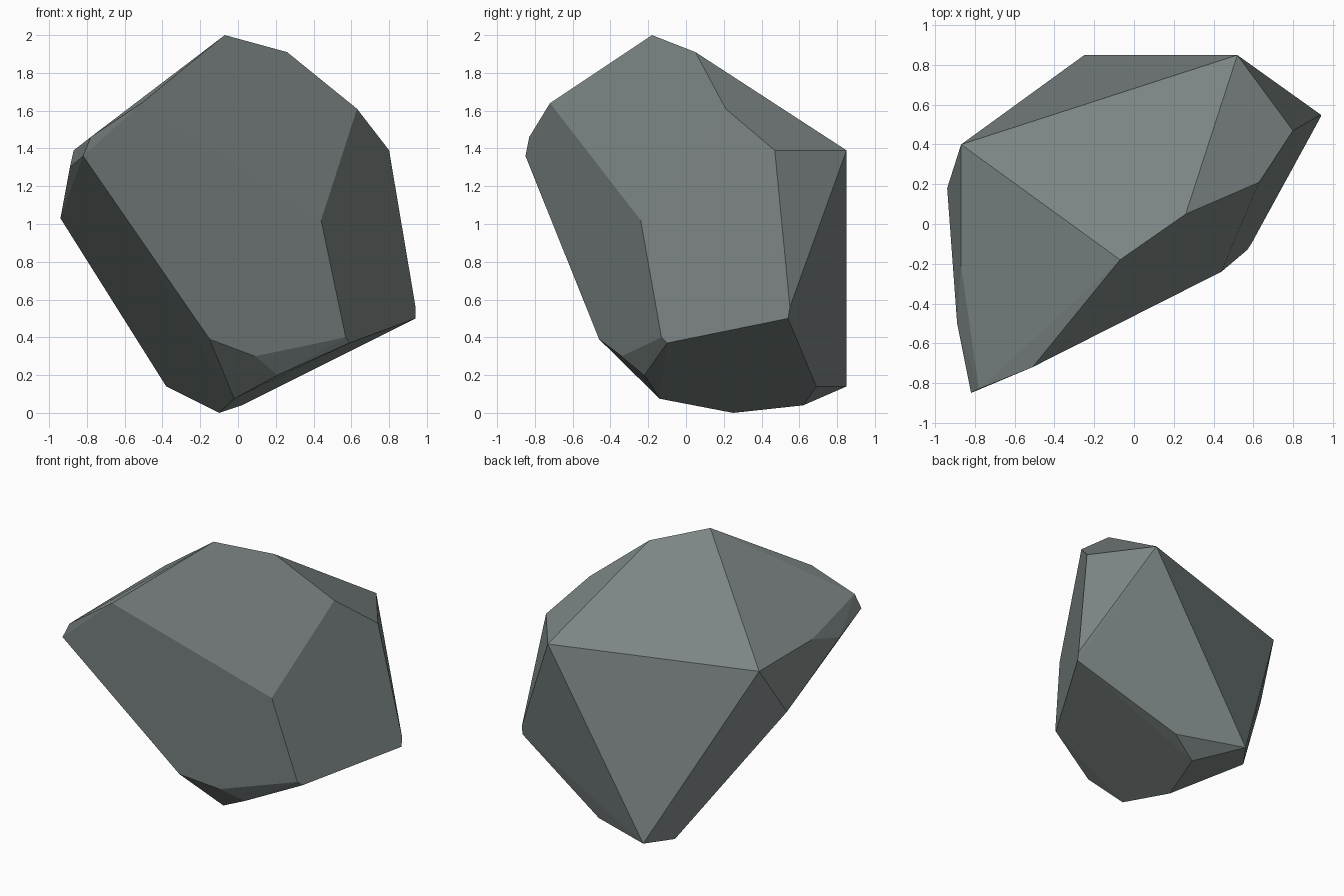
import bpy, bmesh, math

if "Cube" in bpy.data.objects:
    bpy.data.objects.remove(bpy.data.objects["Cube"])

# Corner points of the faceted boulder, grouped by region
crown = [(-.07, -.18, 2.0), (.26, .05, 1.91), (.63, .21, 1.61), (.80, .47, 1.39),
         (.52, .85, 1.39), (-.87, .40, 1.39), (-.87, -.21, 1.39)]
front_left_tip = [(-.51, -.72, 1.64), (-.78, -.83, 1.46), (-.82, -.85, 1.36), (-.89, -.50, 1.30)]
sides = [(.44, -.24, 1.02), (-.94, .18, 1.03), (.94, .55, .56), (.94, .54, .50)]
base = [(.57, -.13, .40), (.59, -.10, .37), (.21, -.22, .20), (.09, -.34, .30),
        (-.15, -.46, .39), (-.02, -.14, .075), (-.10, .25, 0), (.02, .62, .04),
        (.22, .69, .14), (-.25, .85, .14), (-.38, .67, .14)]

# Wrap the corners in a convex shell and merge nearly flat triangles
bm = bmesh.new()
for p in crown + front_left_tip + sides + base:
    bm.verts.new(p)
bmesh.ops.convex_hull(bm, input=bm.verts[:])
bmesh.ops.dissolve_limit(bm, angle_limit=math.radians(2.5), verts=bm.verts[:], edges=bm.edges[:])
bmesh.ops.recalc_face_normals(bm, faces=bm.faces[:])
mesh = bpy.data.meshes.new("boulder")
bm.to_mesh(mesh)
bm.free()

# Grey stone colour
stone = bpy.data.materials.new("grey stone")
stone.diffuse_color = (.20, .235, .23, 1)
stone.use_nodes = True
stone.node_tree.nodes["Principled BSDF"].inputs["Base Color"].default_value = stone.diffuse_color
mesh.materials.append(stone)
boulder = bpy.data.objects.new("boulder", mesh)
bpy.context.collection.objects.link(boulder)
